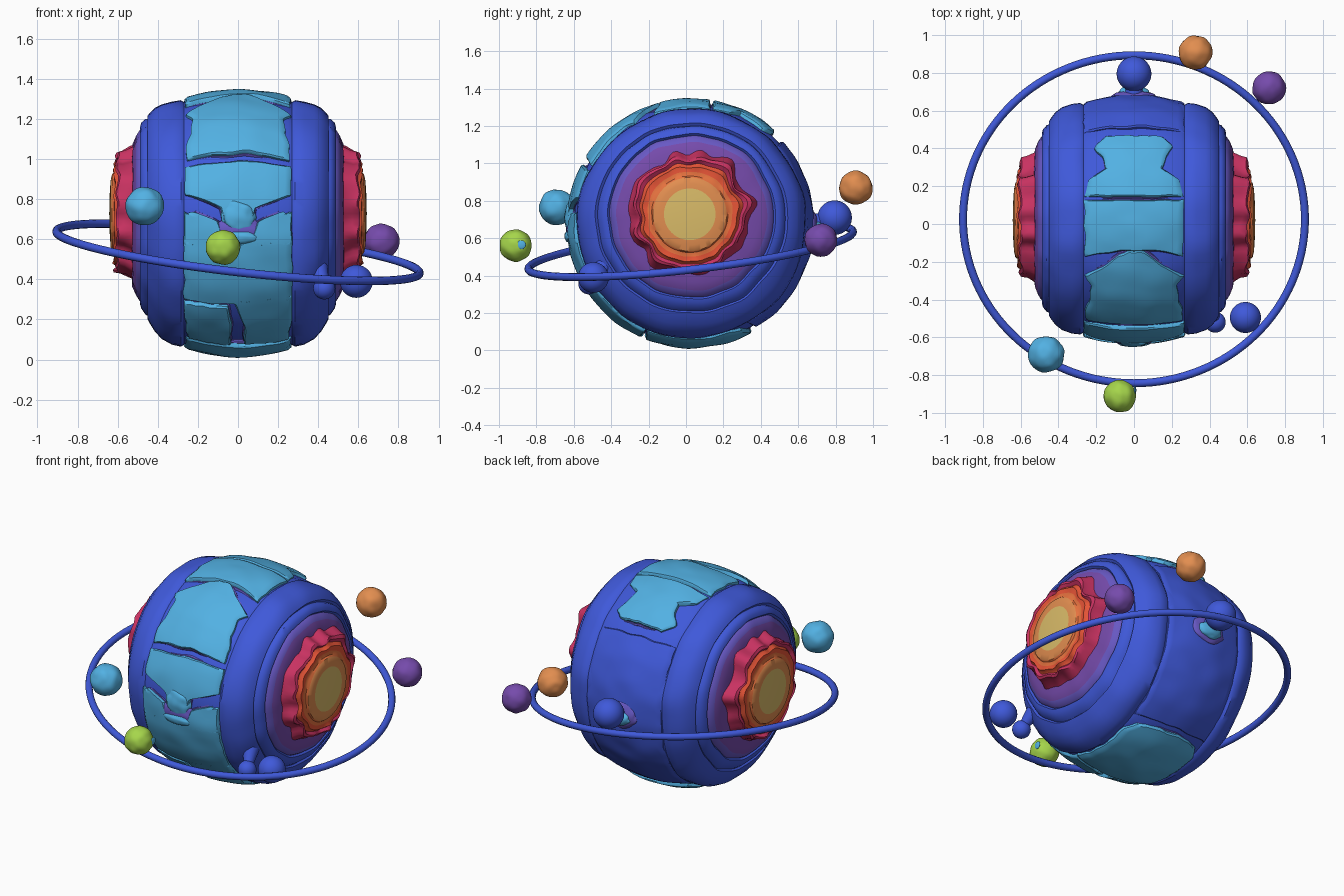
import bpy, bmesh, math
from mathutils import Vector, noise

cube = bpy.data.objects.get("Cube")
if cube:
    bpy.data.objects.remove(cube)

COLOURS = {
    "blue": (0.05, 0.10, 0.70), "sky": (0.085, 0.44, 0.77), "violet": (0.14, 0.10, 0.56),
    "purple": (0.18, 0.07, 0.41), "crimson": (0.58, 0.032, 0.12), "scarlet": (0.80, 0.09, 0.038),
    "deep orange": (0.80, 0.17, 0.05), "orange": (0.76, 0.27, 0.08), "sand": (0.70, 0.50, 0.14),
    "lime": (0.38, 0.67, 0.07),
}
MATS = {}
for label, rgb in COLOURS.items():
    m = bpy.data.materials.new(label)
    m.use_nodes = True
    m.diffuse_color = (*rgb, 1)
    m.node_tree.nodes["Principled BSDF"].inputs["Base Color"].default_value = (*rgb, 1)
    MATS[label] = m

CY, CZ = 0.03, 0.68
made = []


def finish(name, bm, colours):
    bmesh.ops.recalc_face_normals(bm, faces=bm.faces)
    mesh = bpy.data.meshes.new(name)
    bm.to_mesh(mesh)
    bm.free()
    for c in colours:
        mesh.materials.append(MATS[c])
    ob = bpy.data.objects.new(name, mesh)
    bpy.context.collection.objects.link(ob)
    made.append(ob)
    return ob


def grid_faces(bm, rows, closed=False):
    faces = []
    for a, b in zip(rows, rows[1:]):
        n = len(a)
        for j in range(n if closed else n - 1):
            k = (j + 1) % n
            faces.append(bm.faces.new((a[j], a[k], b[k], b[j])))
    return faces


def lathe(name, profile, colours, cy, cz, lift, segs=96, rough=0.0):
    """Spin (x, radius, jag, colour index) points about the x axis, then mirror."""
    bm = bmesh.new()
    rows = []
    for x, r, jag, _ in profile:
        row = []
        for j in range(segs):
            a = math.tau * j / segs
            d = Vector((0, math.cos(a), math.sin(a)))
            rr = r * (1 + jag * noise.noise(d * 3.2 + Vector((x * 4, 0, 0))))
            rr += rough * noise.noise(d * 3.5 + Vector((x * 6, 0, 0)))
            xx = x + jag * 0.15 * noise.noise(d * 4 + Vector((3, 0, 0)))
            up = lift * min(1, max(0, (x - 0.36) / 0.12))
            row.append(bm.verts.new((xx, cy + rr * d.y, cz + up + rr * d.z)))
        rows.append(row)
    for i, f in enumerate(grid_faces(bm, rows, True)):
        f.material_index = profile[i // segs + 1][3]
    bmesh.ops.remove_doubles(bm, verts=bm.verts, dist=0.0002)
    ob = finish(name, bm, colours)
    mod = ob.modifiers.new("mirror", "MIRROR")
    mod.merge_threshold = 0.001
    return ob


def interp(keys, a):
    for p, q in zip(keys, keys[1:]):
        if a <= q[0]:
            f = (a - p[0]) / (q[0] - p[0])
            return [u + (v - u) * f for u, v in zip(p[1:], q[1:])]
    return keys[-1][1:]


def plate(name, keys, colour, radius=0.668, bow=(0, 0), grow=0.0, wobble=0.008):
    """Curved slab on the middle band. Keys: degrees from top toward front, x from, x to."""
    bm = bmesh.new()
    a0, a1 = keys[0][0], keys[-1][0]
    n = max(8, int((a1 - a0) / 1.2))
    fs = [0, 0] + [(i + 0.5) / n for i in range(n)] + [1, 1]
    ts = [-1, -1, -0.94] + [i / 8 for i in range(-7, 8)] + [0.94, 1, 1]
    rows = []
    for i, f in enumerate(fs):
        xl, xr = interp(keys, a0 + (a1 - a0) * f)
        row = []
        for j, t in enumerate(ts):
            skirt = i in (0, len(fs) - 1) or j in (0, len(ts) - 1)
            rim = i in (1, len(fs) - 2) or j in (1, len(ts) - 2)
            bend = 1 - t * t
            lo, hi = a0 + bow[0] * bend - grow * 90, a1 + bow[1] * bend + grow * 90
            a = math.radians(lo + (hi - lo) * f)
            wob = wobble * noise.noise(Vector((t * 3, a * 9, 1)))
            x = (xl + xr) / 2 + t * ((xr - xl) / 2 + grow * 0.6 + wob)
            a += wob * 2
            r = radius - 0.042 * (x / 0.27) ** 2 - (0.06 if skirt else 0.008 if rim else 0)
            r += 0.007 * noise.noise(Vector((x * 7, a * 5, 4)))
            row.append(bm.verts.new((x, CY - r * math.sin(a), CZ + r * math.cos(a))))
        rows.append(row)
    grid_faces(bm, rows)
    return finish(name, bm, [colour])


def ball(name, pos, r, colour, lump=0.06, squash=(1, 1, 1)):
    bm = bmesh.new()
    bmesh.ops.create_icosphere(bm, subdivisions=4, radius=r)
    for v in bm.verts:
        v.co *= 1 + lump * noise.noise(v.co / r * 2 + Vector(pos) * 5)
        v.co = Vector(pos) + v.co * Vector(squash)
    return finish(name, bm, [colour])


def stem(name, p, q, r1, r2, colour):
    p, q = Vector(p), Vector(q)
    bm = bmesh.new()
    bmesh.ops.create_cone(bm, segments=24, radius1=r1, radius2=r2,
                          depth=(q - p).length, cap_ends=True)
    rot = (q - p).to_track_quat("Z", "Y")
    for v in bm.verts:
        v.co = rot @ v.co + (p + q) / 2
    return finish(name, bm, [colour])


# Planet shell with stepped side bands and exposed mantle rings
lathe("planet_shell", [
    (0, .634, 0, 0), (.14, .63, 0, 0), (.25, .614, 0, 0), (.268, .604, 0, 0), (.285, .614, 0, 0),
    (.33, .608, 0, 0), (.38, .59, 0, 0), (.415, .563, 0, 0), (.44, .53, 0, 0), (.45, .513, 0, 0),
    (.44, .50, 0, 0), (.462, .492, 0, 0), (.482, .468, 0, 0), (.488, .447, 0, 0), (.476, .436, 0, 0),
    (.492, .428, 0, 1), (.508, .402, 0, 1), (.525, .36, .03, 2), (.53, .28, 0, 2)],
    ["blue", "violet", "purple"], CY, CZ, 0.04, rough=0.014)

# Jagged core on both sides
lathe("core", [
    (.49, .345, .16, 0), (.53, .33, .18, 0), (.57, .31, .20, 0), (.60, .305, .20, 0),
    (.608, .29, .16, 0), (.595, .272, .12, 0), (.60, .265, .12, 1), (.618, .255, .10, 1),
    (.614, .228, .04, 1), (.618, .205, .02, 2), (.628, .197, 0, 2), (.635, .165, 0, 3),
    (.637, .138, 0, 3), (.641, .08, 0, 4), (.642, 0, 0, 4)],
    ["crimson", "scarlet", "deep orange", "orange", "sand"], 0.02, 0.728, 0)

# Raised continent plates round the middle band, each on a violet bed
PLATES = {
    "back_top_plate": ([(-42, -.15, .15), (-37, -.21, .21), (-31, -.17, .17), (-24, -.15, .15),
                        (-19, -.24, .24), (-11, -.26, .26)], (0, 1)),
    "top_plate": ([(-9.5, -.265, .265), (10, -.26, .26), (19, -.26, .26)], (1, -4)),
    "upper_front_plate": ([(19, -.10, .10), (23, -.15, .15), (29, -.26, .26), (35, -.23, .23),
                           (45, -.235, .235), (52, -.26, .26), (60, -.255, .255)], (-4, -2)),
    "middle_front_plate": ([(63, -.265, .265), (77, -.265, .265), (80, -.17, .17), (83, -.09, .09),
                            (90, -.07, .07)], (-1, 2)),
    "lower_front_plate": ([(85, -.27, -.22), (89, -.27, -.10), (96, -.27, -.07), (100, -.27, 0)], (0, 0)),
    "lower_front_plate_left": ([(85, .22, .27), (89, .10, .27), (96, .07, .27), (100, 0, .27)], (0, 0)),
    "belly_plate": ([(98, -.27, .27), (128, -.27, .27)], (0, 0)),
    "chin_plate_right": ([(129.5, -.27, -.05), (140, -.265, -.03), (156, -.25, -.04)], (0, 0)),
    "chin_plate_left": ([(125, -.03, .27), (140, .03, .27), (156, .03, .25)], (0, 0)),
    "bottom_plate": ([(157, -.26, .26), (180, -.265, .265), (198, -.265, .265),
                      (205, -.22, .22)], (1, 4)),
}
for name, (keys, bow) in PLATES.items():
    plate(name, keys, "sky", bow=bow)
    plate(name + "_bed", keys, "violet", 0.645, bow, grow=0.01)
plate("back_band", [(209, -.265, .265), (312, -.265, .265)], "blue", 0.655, bow=(3, 0))

# Small features on the front and back of the band
ball("front_nub", (0, CY - 0.645, 0.71), 0.085, "sky", 0.15, (1, 0.4, 1))
ball("front_socket", (0, CY - 0.64, 0.645), 0.12, "violet", 0.1, (1, 0.25, 0.6))
ball("front_lip", (0, CY - 0.65, 0.61), 0.10, "sky", 0.1, (1, 0.3, 0.35))
ball("back_crater", (0, CY + 0.645, 0.66), 0.12, "violet", 0.1, (1, 0.25, 0.7))
ball("back_crater_rim", (0, CY + 0.66, 0.65), 0.085, "sky", 0.1, (1, 0.5, 0.6))

# Orbit ring, tilted
bm = bmesh.new()
rows = []
for i in range(128):
    a = math.tau * i / 128
    out = Vector((math.cos(a), math.sin(a), 0))
    x, y = 0.905 * out.x, 0.868 * out.y
    mid = Vector((x, 0.025 + y, 0.535 - 0.114 * x + 0.114 * y))
    rows.append([bm.verts.new(mid + 0.021 * (out * math.cos(b) + Vector((0, 0, math.sin(b)))))
                 for b in (math.tau * k / 12 for k in range(12))])
grid_faces(bm, rows + rows[:1], True)
finish("orbit_ring", bm, ["blue"])

# Moons
for name, pos, r, colour, lump in (
        ("sky_moon", (-.465, -.69, .765), .096, "sky", .06),
        ("lime_moon", (-.075, -.912, .56), .086, "lime", .06),
        ("orange_moon", (.325, .908, .87), .09, "orange", .06),
        ("purple_moon", (.715, .72, .59), .088, "purple", .06),
        ("front_blue_moon", (.59, -.495, .39), .082, "blue", 0),
        ("back_blue_moon", (0, .795, .71), .092, "blue", 0),
        ("small_blue_moon", (.43, -.52, .355), .055, "blue", 0)):
    ball(name, pos, r, colour, lump)
ball("lime_moon_spot", (.005, -.88, .565), .024, "sky", 0, (.3, 1, 1))
stem("back_moon_stem", (0, .62, .67), (0, .77, .70), .06, .035, "blue")
stem("small_moon_stem", (.40, -.44, .45), (.43, -.51, .37), .05, .025, "blue")

# Smooth shading with crisp edges
bpy.ops.object.select_all(action="DESELECT")
for ob in made:
    ob.select_set(True)
bpy.context.view_layer.objects.active = made[0]
bpy.ops.object.shade_smooth_by_angle(angle=math.radians(40))
